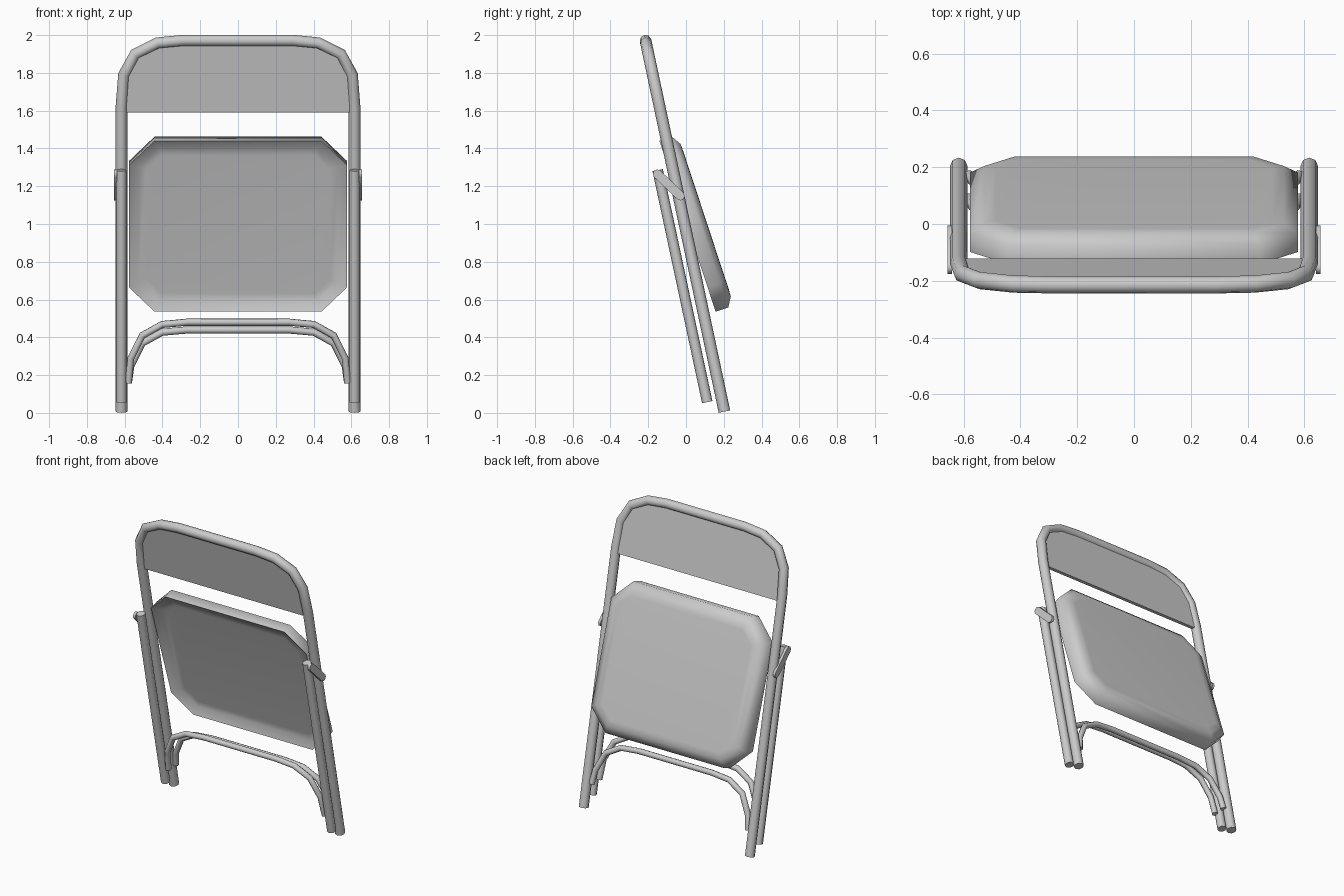
import bpy, bmesh, math
from mathutils import Vector

if "Cube" in bpy.data.objects:
    bpy.data.objects.remove(bpy.data.objects["Cube"])


def smooth(obj, angle):
    bpy.ops.object.select_all(action='DESELECT')
    obj.select_set(True)
    bpy.context.view_layer.objects.active = obj
    bpy.ops.object.shade_smooth_by_angle(angle=math.radians(angle))


def tube(name, pts, radius):
    """Capped 8-sided tube along a polyline."""
    cu = bpy.data.curves.new(name, 'CURVE')
    cu.dimensions = '3D'
    cu.bevel_depth = radius
    cu.bevel_resolution = 2
    cu.use_fill_caps = True
    sp = cu.splines.new('POLY')
    sp.points.add(len(pts) - 1)
    for p, co in zip(sp.points, pts):
        p.co = (*co, 1)
    obj = bpy.data.objects.new(name, cu)
    bpy.context.collection.objects.link(obj)
    bpy.ops.object.select_all(action='DESELECT')
    obj.select_set(True)
    bpy.context.view_layer.objects.active = obj
    bpy.ops.object.convert(target='MESH')
    smooth(bpy.context.view_layer.objects.active, 50)


def loft(name, rings, angle):
    """Solid skinned through rings of equal point count."""
    bm = bmesh.new()
    loops = [[bm.verts.new(p) for p in r] for r in rings]
    n = len(loops[0])
    for a, b in zip(loops, loops[1:]):
        for i in range(n):
            j = (i + 1) % n
            bm.faces.new((a[i], a[j], b[j], b[i]))
    bm.faces.new(loops[0][::-1])
    bm.faces.new(loops[-1])
    bmesh.ops.recalc_face_normals(bm, faces=bm.faces)
    me = bpy.data.meshes.new(name)
    bm.to_mesh(me)
    bm.free()
    obj = bpy.data.objects.new(name, me)
    bpy.context.collection.objects.link(obj)
    smooth(obj, angle)


def mirrored(half):
    """Left-right symmetric path from its right half."""
    return half + [(-x, z) for x, z in reversed(half)]


def frame_y(z):
    return 0.205 - 0.2127 * z


def rear_y(z):
    return 0.114 - 0.2137 * (z - 0.05)


# main frame: front legs and back hoop in one bent tube
hoop = [(0.617, 1.62), (0.604, 1.79), (0.544, 1.90), (0.425, 1.958), (0.29, 1.971)]
tube("main_frame", [(x, frame_y(z), z) for x, z in mirrored([(0.617, 0.007)] + hoop)], 0.031)

# backrest panel inside the hoop
outline = mirrored([(0.61, 1.59)] + hoop)
loft("backrest_panel", [[(x, frame_y(z) + o, z) for x, z in outline] for o in (-0.012, 0.012)], 30)

# seat: octagonal pad, domed on top and shallowly dished underneath
u = Vector((0, -0.313, 0.95))
n = Vector((0, 0.95, 0.313))
centre = Vector((0, 0.008, 0.988))


def seat_ring(inset, depth):
    w, h, c = 0.577 - inset, 0.476 - inset, 0.135 - inset * 0.586
    pts = [(w, h - c), (w - c, h), (c - w, h), (-w, h - c),
           (-w, c - h), (c - w, -h), (w - c, -h), (w, c - h)]
    return [centre + Vector((x, 0, 0)) + u * v + n * depth for x, v in pts]


loft("seat", [seat_ring(0.09, 0.033), seat_ring(0.05, 0.031), seat_ring(0, 0),
              seat_ring(0, 0.07), seat_ring(0.05, 0.101), seat_ring(0.09, 0.103)], 65)

# arched crossbars between each pair of legs
arch = [(0.58, 0.16), (0.567, 0.29), (0.507, 0.41), (0.402, 0.468), (0.27, 0.480)]
tube("rear_crossbar", [(x, rear_y(z), z) for x, z in mirrored(arch)], 0.019)
tube("front_crossbar", [(x, frame_y(z), z) for x, z in
                        mirrored([(x, z - 0.041 * (z > 0.2)) for x, z in arch])], 0.019)

for side, s in (("right", 1), ("left", -1)):
    # folded rear leg
    tube(f"rear_leg_{side}", [(s * 0.617, rear_y(z), z) for z in (0.057, 1.285)], 0.028)
    # flat link with rounded ends joining rear leg and frame
    a, b, r = Vector((-0.152, 1.265)), Vector((-0.030, 1.149)), 0.024
    base = math.atan2(a.y - b.y, a.x - b.x) - math.pi / 2
    ring = [(c.x + r * math.cos(base + k * math.pi / 4 + o),
             c.y + r * math.sin(base + k * math.pi / 4 + o))
            for c, o in ((a, 0), (b, math.pi)) for k in range(5)]
    loft(f"link_{side}", [[(s * x, y, z) for y, z in ring] for x in (0.640, 0.657)], 50)
